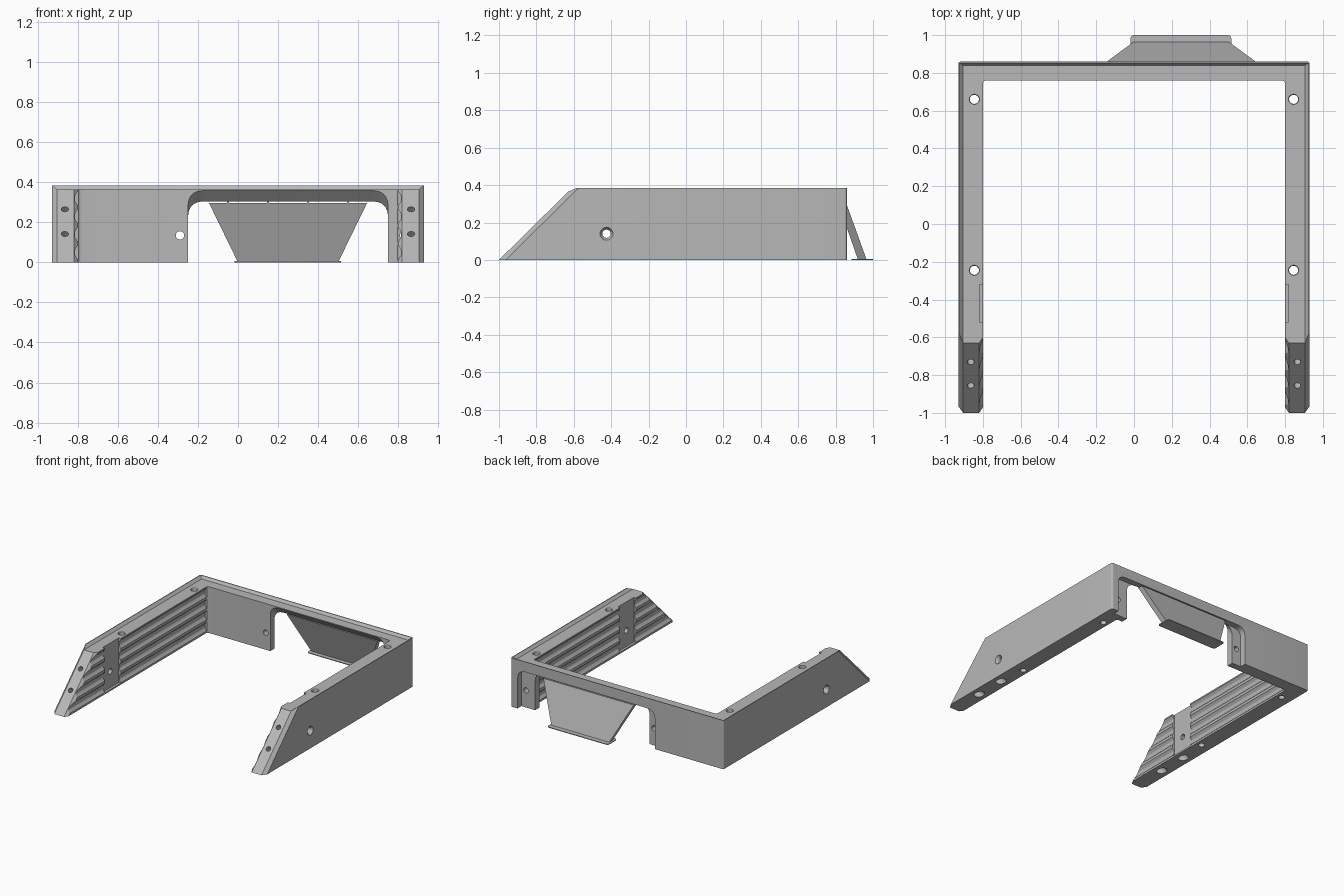
import bpy, bmesh, math
from mathutils import Vector

old = bpy.data.objects.get("Cube")
if old:
    bpy.data.objects.remove(old, do_unlink=True)

grey = bpy.data.materials.new("matte_grey")
grey.use_nodes = True
COLOR = (0.48, 0.48, 0.48, 1)
grey.diffuse_color = COLOR
grey.node_tree.nodes["Principled BSDF"].inputs["Base Color"].default_value = COLOR


def loft(name, ring_a, ring_b):
    """Closed solid between two rings with equal point counts."""
    bm = bmesh.new()
    a = [bm.verts.new(p) for p in ring_a]
    b = [bm.verts.new(p) for p in ring_b]
    bm.faces.new(a)
    bm.faces.new(b)
    for i in range(len(a)):
        j = (i + 1) % len(a)
        bm.faces.new((a[i], a[j], b[j], b[i]))
    bmesh.ops.recalc_face_normals(bm, faces=bm.faces)
    mesh = bpy.data.meshes.new(name)
    bm.to_mesh(mesh)
    bm.free()
    mesh.materials.append(grey)
    ob = bpy.data.objects.new(name, mesh)
    bpy.context.scene.collection.objects.link(ob)
    return ob


def rounded(corners, steps=5):
    """Round 2D corners given as (x, y, radius)."""
    out = []
    n = len(corners)
    for i, (x, y, r) in enumerate(corners):
        p = Vector((x, y))
        if r == 0:
            out.append(p)
            continue
        u = (Vector(corners[i - 1][:2]) - p).normalized() * r
        v = (Vector(corners[(i + 1) % n][:2]) - p).normalized() * r
        for k in range(steps + 1):
            t = k / steps
            out.append(p + u * (1 - t) ** 2 + v * t ** 2)
    return out


def at_z(pts, z):
    return [(p[0], p[1], z) for p in pts]


def at_y(pts, y):
    return [(p[0], y, p[1]) for p in pts]


def box(name, x0, x1, y0, y1, z0, z1):
    pts = [(x0, y0), (x1, y0), (x1, y1), (x0, y1)]
    return loft(name, at_z(pts, z0), at_z(pts, z1))


def rod(start, end, r0, r1=None, sides=20):
    """Round cutter, tapered when r1 is given."""
    start, end = Vector(start), Vector(end)
    turn = (end - start).to_track_quat('Z', 'Y')
    unit = [Vector((math.cos(k * math.tau / sides), math.sin(k * math.tau / sides), 0))
            for k in range(sides)]
    r1 = r0 if r1 is None else r1
    return loft("cutter", [start + turn @ (c * r0) for c in unit],
                [end + turn @ (c * r1) for c in unit])


def cut(target, cutter):
    cutter.hide_render = True
    mod = target.modifiers.new("cut", 'BOOLEAN')
    mod.operation = 'DIFFERENCE'
    mod.solver = 'EXACT'
    mod.object = cutter
    bpy.context.view_layer.objects.active = target
    bpy.ops.object.modifier_apply(modifier=mod.name)
    bpy.data.objects.remove(cutter, do_unlink=True)


# U-shaped frame
plan = rounded([(-.93, -1, 0), (-.8, -1, 0), (-.8, .76, .02), (.8, .76, .02),
                (.8, -1, 0), (.93, -1, 0), (.93, .86, .015), (-.93, .86, .015)])
frame = loft("frame", at_z(plan, 0), at_z(plan, .385))

# Raised lip around the outer top edge
low = [(-.905, -1.1), (.905, -1.1), (.905, .838), (-.905, .838)]
high = [(-.926, -1.1), (.926, -1.1), (.926, .855), (-.926, .855)]
cut(frame, loft("cutter", at_z(low, .365), at_z(high, .387)))


# Rear doorway: flared arch inside, wider rebate outside
def arch(x0, x1, top, r):
    return rounded([(x0, -.1, 0), (x0, top, r), (x1, top, r), (x1, -.1, 0)])


cut(frame, loft("cutter", at_y(arch(-.25, .75, .372, .08), .748),
                at_y(arch(-.25, .75, .302, .08), .815)))
cut(frame, loft("cutter", at_y(arch(-.33, .87, .305, .07), .812),
                at_y(arch(-.33, .87, .305, .07), .9)))
cut(frame, rod((-.29, .7, .135), (-.29, .9, .135), .021))
cut(frame, rod((.83, .7, .135), (.83, .9, .135), .021))

# Features shared by both arms
for s in (-1, 1):
    # Horizontal grip grooves on the inner face
    for i in range(4):
        z = .05 + .09 * i
        prof = [(s * .79, z - .042), (s * .803, z - .032), (s * .815, z - .012),
                (s * .815, z + .012), (s * .803, z + .032), (s * .79, z + .042)]
        cut(frame, loft("cutter", at_y(prof, -1.1), at_y(prof, .75)))

    # Vertical slot
    x0, x1 = sorted((s * .78, s * .819))
    cut(frame, box("cutter", x0, x1, -.52, -.32, .012, .5))

    # Sloping front end with chamfered sides
    d = Vector((0, .37, .365)).normalized()
    n = Vector((0, d.z, -d.y))
    section = [(1, -.6), (1, .095), (.905, 0), (.82, 0), (.72, .1), (.72, -.6)]
    foot = [Vector((s * x, -1, 0)) + n * depth for x, depth in section]
    cut(frame, loft("cutter", [p - d * .5 for p in foot], [p + d * 1.2 for p in foot]))

    # Screw holes through the slope, counterbored from below
    for y, z in ((-.73, .265), (-.855, .142)):
        p = Vector((s * .865, y, z))
        cut(frame, rod(p - n * .1, p + n * .5, .018))
        cut(frame, rod(p + n * .07, p + n * .5, .032))

    # Vertical holes
    for y in (-.245, .66):
        cut(frame, rod((s * .845, y, -.1), (s * .845, y, .5), .024))
        cut(frame, rod((s * .845, y, .357), (s * .845, y, .375), .022, .034))

    # Countersunk side hole
    cut(frame, rod((s * .7, -.425, .14), (s * 1.1, -.425, .14), .022))
    cut(frame, rod((s * .905, -.425, .14), (s * .935, -.425, .14), .02, .038))

# Leaning trapezoid flap behind the doorway
top_edge, foot_edge = (-.145, .645), (0, .5)


def flap_face(y_top, y_foot):
    return [(top_edge[0], y_top, .297), (top_edge[1], y_top, .297),
            (foot_edge[1], y_foot, 0), (foot_edge[0], y_foot, 0)]


flap = loft("flap", flap_face(.816, .92), flap_face(.859, .966))

# Thin foot under the flap
sole = rounded([(-.018, .885, .02), (.515, .885, .02), (.515, 1, .02), (-.018, 1, .02)])
foot_plate = loft("flap_foot", at_z(sole, 0), at_z(sole, .006))

# Small break-away tabs joining flap and frame
for i in range(4):
    x = -.05 + .2 * i
    box("flap_tab", x - .004, x + .004, .82, .85, .29, .308)

# Smooth the holes and fillets, keep the edges sharp
bpy.ops.object.select_all(action='DESELECT')
for ob in (frame, foot_plate):
    ob.select_set(True)
bpy.context.view_layer.objects.active = frame
bpy.ops.object.shade_smooth_by_angle(angle=math.radians(25))
